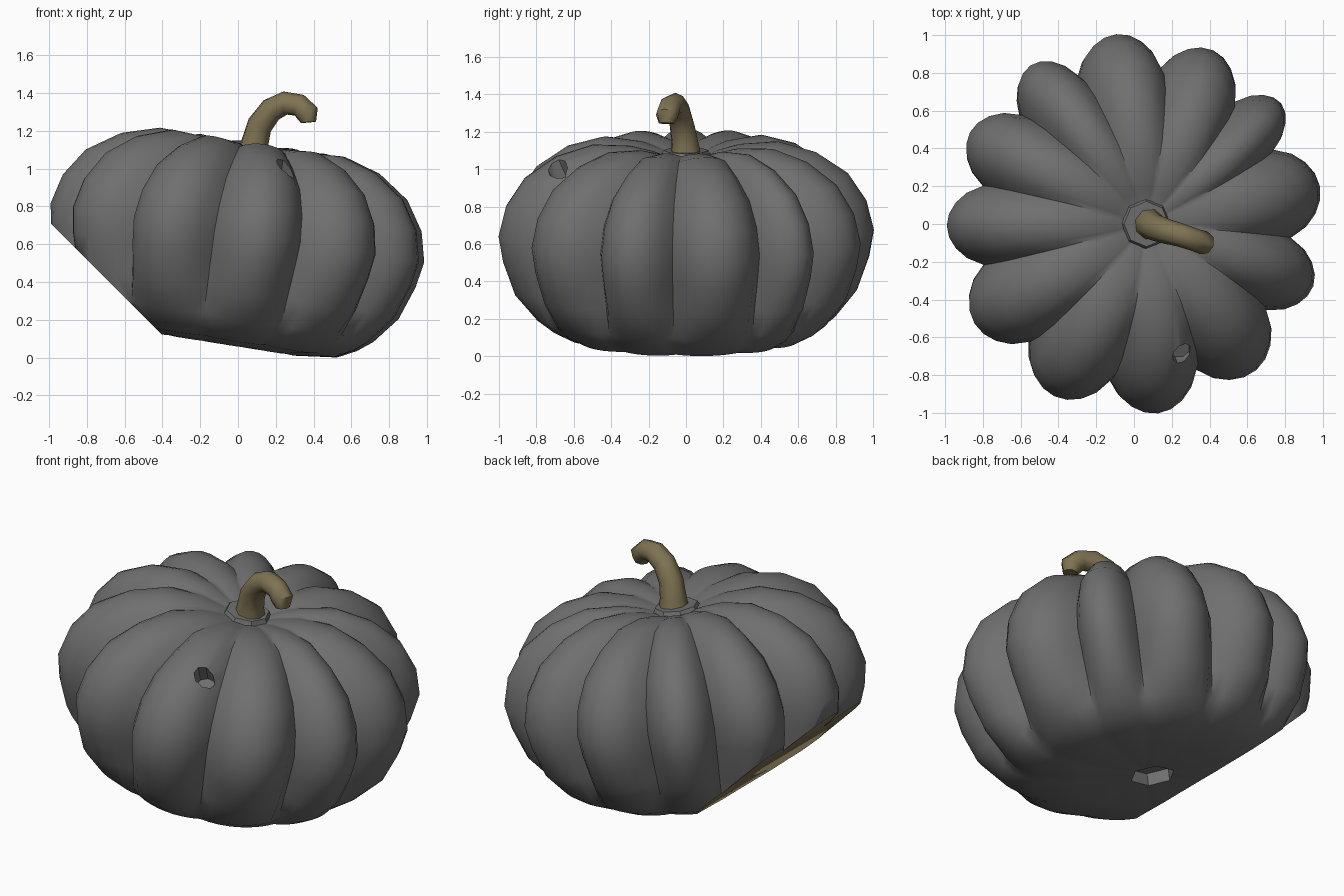
import bpy, bmesh, math
from mathutils import Vector, Matrix

if "Cube" in bpy.data.objects:
    bpy.data.objects.remove(bpy.data.objects["Cube"])


def material(name, rgb):
    m = bpy.data.materials.new(name)
    m.use_nodes = True
    m.diffuse_color = (*rgb, 1)
    m.node_tree.nodes["Principled BSDF"].inputs["Base Color"].default_value = (*rgb, 1)
    return m


GREY = material("grey skin", (0.16, 0.16, 0.16))
OLIVE = material("olive brown", (0.21, 0.17, 0.085))


def make_object(name, bm, *mats):
    bmesh.ops.recalc_face_normals(bm, faces=bm.faces)
    mesh = bpy.data.meshes.new(name)
    bm.to_mesh(mesh)
    bm.free()
    ob = bpy.data.objects.new(name, mesh)
    bpy.context.collection.objects.link(ob)
    for m in mats:
        mesh.materials.append(m)
    return ob


def smooth(ob, angle):
    bpy.ops.object.select_all(action="DESELECT")
    ob.select_set(True)
    bpy.context.view_layer.objects.active = ob
    bpy.ops.object.shade_smooth_by_angle(angle=math.radians(angle))


def loft(bm, rings):
    """Bridge closed rings of points, with end caps."""
    loops = [[bm.verts.new(p) for p in ring] for ring in rings]
    n = len(loops[0])
    for a, b in zip(loops, loops[1:]):
        for i in range(n):
            j = (i + 1) % n
            bm.faces.new((a[i], a[j], b[j], b[i]))
    bm.faces.new(loops[0])
    bm.faces.new(loops[-1])


TILT = Matrix.Translation((0, 0, 0.62)) @ Matrix.Rotation(math.radians(9), 4, "Y")

# Ribbed body: profile of a lobe crest (radius, height), swept over twelve lobes
profile = [(0.1, -0.54), (0.4, -0.555), (0.62, -0.53), (0.72, -0.48), (0.8, -0.42),
           (0.92, -0.28), (0.985, -0.1), (1.01, 0.04), (0.97, 0.2), (0.87, 0.35),
           (0.7, 0.465), (0.5, 0.525), (0.3, 0.515), (0.18, 0.485), (0.1, 0.455)]
valleys = [28, 50.5, 80.5, 111, 136.5, 166, 195, 228, 261, 293, 327, 355]
STEPS = 8
columns = []
for start, end in zip(valleys, valleys[1:] + [valleys[0] + 360]):
    for k in range(STEPS):
        t = k / STEPS
        columns.append((math.radians(start + (end - start) * t),
                        1 - math.sin(math.pi * t) ** 0.8))


def body_point(r, h, angle, valley):
    # Grooves fade out toward the stem and into the smooth underside
    below = max(0.15, min(1, (h + 0.5) / 0.25))
    depth = min(1, r / 0.7) ** 1.3 * below * valley
    r *= 1 - 0.17 * depth
    h *= 1 - 0.10 * depth
    return TILT @ Vector((r * math.cos(angle), r * math.sin(angle), h))


bm = bmesh.new()
loft(bm, [[body_point(r, h, a, v) for a, v in columns] for r, h in profile])

# Slanted olive cut on the lower side
bmesh.ops.bisect_plane(bm, geom=bm.verts[:] + bm.edges[:] + bm.faces[:],
                       plane_co=(-0.93, 0, 0.65), plane_no=(-0.5, 0, -0.5),
                       clear_outer=True)
rim = [e for e in bm.edges if e.is_boundary]
for f in bmesh.ops.holes_fill(bm, edges=rim, sides=0)["faces"]:
    f.material_index = 1
body = make_object("body", bm, GREY, OLIVE)


# Small hole near the top and a six-sided hole underneath
def drill(centre, direction, radius, depth, sides):
    cut = bmesh.new()
    bmesh.ops.create_cone(cut, cap_ends=True, segments=sides, radius1=radius,
                          radius2=radius, depth=depth)
    turn = Vector(direction).to_track_quat("Z", "Y").to_matrix().to_4x4()
    cut.transform(Matrix.Translation(centre) @ turn)
    cutter = make_object("hole_cutter", cut, GREY)
    cutter.hide_render = True
    mod = body.modifiers.new("hole", "BOOLEAN")
    mod.operation, mod.solver, mod.object = "DIFFERENCE", "EXACT", cutter
    bpy.context.view_layer.objects.active = body
    bpy.ops.object.modifier_apply(modifier=mod.name)
    bpy.data.objects.remove(cutter)


drill((0.25, -0.68, 0.99), (0.15, -0.4, 0.9), 0.055, 0.12, 8)
drill(TILT @ Vector((-0.05, 0, -0.53)), (-0.16, 0, -1), 0.125, 0.12, 6)
smooth(body, 45)

# Collar around the stem
bm = bmesh.new()
bmesh.ops.create_cone(bm, cap_ends=True, segments=8, radius1=0.14, radius2=0.12, depth=0.04)
bm.transform(TILT @ Matrix.Translation((-0.01, 0, 0.465)))
make_object("stem_collar", bm, GREY)

# Bent stem: eight-sided rings along a path (position, radius)
path = [((0.08, 0, 1.06), 0.088), ((0.09, -0.005, 1.14), 0.075), ((0.115, -0.02, 1.23), 0.07),
        ((0.175, -0.04, 1.31), 0.066), ((0.25, -0.06, 1.347), 0.062),
        ((0.325, -0.085, 1.335), 0.06), ((0.37, -0.1, 1.29), 0.063),
        ((0.373, -0.105, 1.245), 0.042)]
points = [Vector(p) for p, _ in path]
side = Vector((0.3, 0.95, 0)).normalized()
rings = []
for i, (p, r) in enumerate(path):
    tangent = (points[min(i + 1, len(path) - 1)] - points[max(i - 1, 0)]).normalized()
    across = tangent.cross(side).normalized()
    rings.append([points[i] + r * (side * math.cos(a) + across * math.sin(a))
                  for a in (math.tau * k / 8 for k in range(8))])
bm = bmesh.new()
loft(bm, rings)
smooth(make_object("stem", bm, OLIVE), 50)
